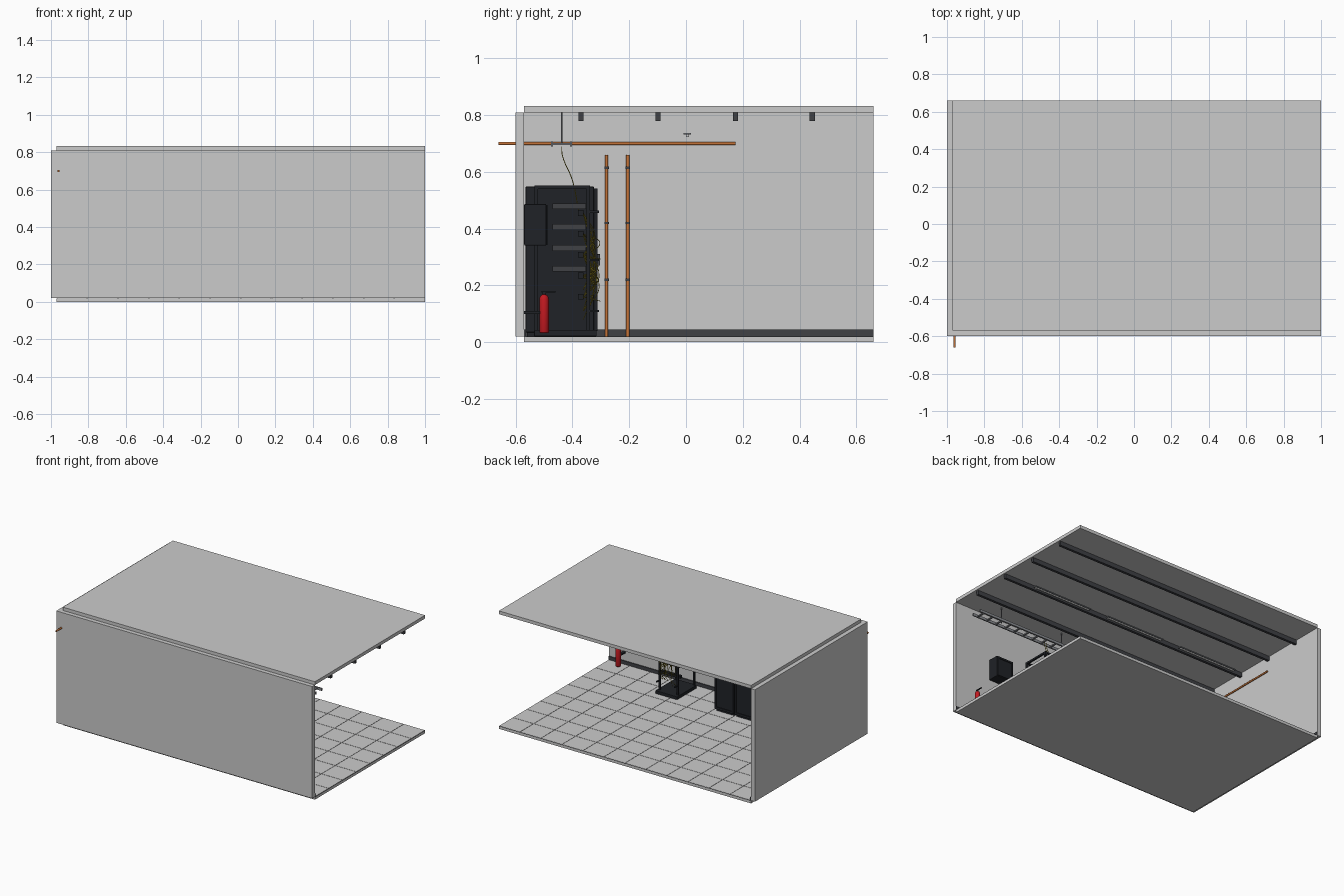
import bpy, bmesh, math, random
from mathutils import Vector, Matrix

if "Cube" in bpy.data.objects:
    bpy.data.objects.remove(bpy.data.objects["Cube"])

random.seed(4)

def material(name, rgb):
    m = bpy.data.materials.new(name)
    m.diffuse_color = (*rgb, 1)
    m.use_nodes = True
    m.node_tree.nodes["Principled BSDF"].inputs["Base Color"].default_value = m.diffuse_color
    return m

BLACK = material("black_metal", (0.014, 0.016, 0.02))
DARK = material("dark_steel", (0.05, 0.053, 0.06))
COPPER = material("copper", (0.55, 0.17, 0.04))
YELLOW = material("yellow_cable", (0.3, 0.24, 0.02))
RED = material("red_paint", (0.55, 0.01, 0.015))
STEEL = material("steel", (0.25, 0.26, 0.28))
WHITE = material("lamp_white", (0.8, 0.8, 0.78))

def boxes(name, spans, mat=None, bevel=0):
    """One object from spans (x0, x1, y0, y1, z0, z1)."""
    bm = bmesh.new()
    for x0, x1, y0, y1, z0, z1 in spans:
        mx = Matrix.LocRotScale(((x0 + x1) / 2, (y0 + y1) / 2, (z0 + z1) / 2), None,
                                (x1 - x0, y1 - y0, z1 - z0))
        bmesh.ops.create_cube(bm, size=1, matrix=mx)
    me = bpy.data.meshes.new(name)
    bm.to_mesh(me)
    bm.free()
    ob = bpy.data.objects.new(name, me)
    bpy.context.collection.objects.link(ob)
    if mat:
        me.materials.append(mat)
    if bevel:
        b = ob.modifiers.new("bevel", 'BEVEL')
        b.width, b.segments = bevel, 2
    return ob

def rods(name, segs, r, mat, sides=16):
    """Round bars between pairs of points, joined into one object."""
    bm = bmesh.new()
    for a, b in segs:
        a, b = Vector(a), Vector(b)
        d = b - a
        mx = Matrix.Translation((a + b) / 2) @ d.to_track_quat('Z', 'Y').to_matrix().to_4x4()
        bmesh.ops.create_cone(bm, cap_ends=True, segments=sides, radius1=r, radius2=r,
                              depth=d.length, matrix=mx)
    for f in bm.faces:
        f.smooth = len(f.verts) == 4
    for e in bm.edges:
        e.smooth = e.calc_face_angle(0) < 0.7
    me = bpy.data.meshes.new(name)
    bm.to_mesh(me)
    bm.free()
    ob = bpy.data.objects.new(name, me)
    bpy.context.collection.objects.link(ob)
    me.materials.append(mat)
    return ob

def cables(name, paths, r, mat):
    cu = bpy.data.curves.new(name, 'CURVE')
    cu.dimensions = '3D'
    cu.bevel_depth, cu.bevel_resolution, cu.resolution_u = r, 1, 6
    cu.use_fill_caps = True
    for pts in paths:
        s = cu.splines.new('BEZIER')
        s.bezier_points.add(len(pts) - 1)
        for p, co in zip(s.bezier_points, pts):
            p.co = co
            p.handle_left_type = p.handle_right_type = 'AUTO'
    cu.materials.append(mat)
    ob = bpy.data.objects.new(name, cu)
    bpy.context.collection.objects.link(ob)
    return ob

# Room shell
boxes("floor_slab", [(-0.97, 1, -0.57, 0.66, 0, 0.018)])
boxes("ceiling_slab", [(-0.97, 1, -0.57, 0.66, 0.81, 0.833)])
boxes("front_wall", [(-1, 1, -0.60, -0.57, 0.02, 0.81)])
boxes("left_wall", [(-1, -0.97, -0.57, 0.66, 0.02, 0.81)])
boxes("skirting", [(-0.97, 1, -0.57, -0.564, 0.02, 0.045),
                   (-0.97, -0.964, -0.564, 0.66, 0.02, 0.045)], DARK)

# Raised floor tiles over a dark seam layer
boxes("floor_seams", [(-0.97, 1, -0.57, 0.66, 0.018, 0.0195)], DARK)
NX, NY = 12, 8
tx, ty, gap = 1.97 / NX, 1.23 / NY, 0.0015
boxes("floor_tiles", [(-0.97 + i * tx + gap, -0.97 + (i + 1) * tx - gap,
                       -0.57 + j * ty + gap, -0.57 + (j + 1) * ty - gap, 0.0195, 0.021)
                      for i in range(NX) for j in range(NY)])

# Ceiling beams
boxes("ceiling_beams", [(-0.97, 0.99, y - 0.009, y + 0.009, 0.78, 0.81)
                        for y in (-0.37, -0.098, 0.174, 0.445)], DARK)

# Strip lamps
for n, x in enumerate((-0.6, 0, 0.6)):
    boxes(f"lamp_housing_{n}", [(x - 0.23, x + 0.23, -0.008, 0.018, 0.731, 0.738)], STEEL)
    boxes(f"lamp_tube_{n}", [(x - 0.22, x + 0.22, 0, 0.01, 0.723, 0.731)], WHITE)

# Cable ladder with hangers
boxes("ladder_rails", [(-0.94, 0.94, y - 0.004, y + 0.004, 0.69, 0.708) for y in (-0.472, -0.405)], STEEL)
boxes("ladder_rungs", [(x - 0.006, x + 0.006, -0.47, -0.405, 0.694, 0.702)
                       for x in [-0.9 + 0.075 * i for i in range(25)]], STEEL)
HANG = (-0.76, -0.262, 0.235, 0.733)
rods("ladder_hangers", [((x, -0.438, 0.694), (x, -0.438, 0.81)) for x in HANG], 0.0025, STEEL, 8)

# Copper pipes on the left wall
rods("horizontal_pipe", [((-0.96, -0.66, 0.7), (-0.96, 0.175, 0.7))], 0.006, COPPER)
rods("vertical_pipes", [((-0.96, y, 0.021), (-0.96, y, 0.66)) for y in (-0.28, -0.205)], 0.006, COPPER)
boxes("pipe_clamps", [(-0.97, -0.952, y - 0.008, y + 0.008, z - 0.004, z + 0.004)
                      for y in (-0.28, -0.205) for z in (0.22, 0.42, 0.615)], DARK)

# Closed server cabinets
W = 0.156
for n in range(4):
    x1 = -n * W
    x0 = x1 - W + 0.003
    boxes(f"cabinet_body_{n}", [(x0, x1, -0.565, -0.325, 0.035, 0.548)], BLACK, 0.002)
    boxes(f"cabinet_plinth_{n}", [(x0 + 0.006, x1 - 0.006, -0.56, -0.33, 0.02, 0.035)], BLACK)
    boxes(f"cabinet_side_panel_{n}", [(x1 - 0.001, x1 + 0.0015, -0.53, -0.35, 0.06, 0.53)], BLACK)
    # door frame, vent slats and handle
    a, b, f = x0 + 0.003, x1 - 0.003, 0.012
    boxes(f"cabinet_door_{n}", [(a, a + f, -0.325, -0.312, 0.04, 0.542),
                                (b - f, b, -0.325, -0.312, 0.04, 0.542),
                                (a + f, b - f, -0.325, -0.312, 0.04, 0.055),
                                (a + f, b - f, -0.325, -0.312, 0.527, 0.542),
                                (a + f, b - f, -0.325, -0.317, 0.055, 0.527)], BLACK)
    boxes(f"cabinet_handle_{n}", [(a + 0.003, a + 0.009, -0.312, -0.303, 0.27, 0.31)], DARK, 0.001)

# Open equipment rack
X0, X1, Y0, Y1 = 0.29, 0.46, -0.535, -0.315
boxes("rack_base", [(X0, X1, Y0, Y1, 0.021, 0.043)], BLACK, 0.002)
p = 0.012
xs, ys = (X0 + 0.008, X1 - 0.008 - p), (Y0 + 0.002, Y1 - 0.035)
boxes("rack_posts", [(x, x + p, y, y + p, 0.043, 0.552) for x in xs for y in ys], BLACK)
boxes("rack_top_frame", [(x, x + p, ys[0], ys[1] + p, 0.54, 0.553) for x in xs] +
      [(xs[0], xs[1] + p, y, y + p, 0.54, 0.553) for y in ys], BLACK)
LEVELS = (0.16, 0.235, 0.308, 0.382, 0.455)
boxes("rack_patch_panels", [(xs[0], xs[1] + p, -0.38, -0.362, z - 0.01, z + 0.01) for z in LEVELS], BLACK)
boxes("rack_switches", [(xs[0] + p, xs[1], -0.47, -0.352, z + 0.014, z + 0.034) for z in LEVELS[1:]], DARK)
boxes("rack_cable_guides", [(x + 0.002, x + p - 0.002, -0.338, -0.306, z - 0.004, z + 0.004)
                            for x in xs for z in (0.11, 0.29, 0.46)], BLACK)

# Patch cables
paths = []
for n in range(30):
    z0, z1 = random.choice(LEVELS), random.choice(LEVELS) - random.choice((0, 0.05, 0.08))
    xa, xb = random.uniform(0.315, 0.435), random.uniform(0.315, 0.435)
    out = random.uniform(-0.335, -0.302)
    paths.append([(xa, -0.362, z0), ((xa + xb) / 2 + random.uniform(-0.03, 0.03), out, (z0 + z1) / 2 - 0.015),
                  (xb, -0.362, z1)])
cables("patch_cables", paths, 0.0014, YELLOW)
cables("drop_cables", [[(x, -0.438, 0.69), (x, -0.436, 0.66), (x, -0.40, 0.57), (x, -0.378, 0.46)]
                       for x in (0.36, 0.375)], 0.0018, YELLOW)

# Wall cabinet with recessed door
bx = (0.59, 0.725, -0.57, -0.492, 0.34, 0.487)
boxes("wall_cabinet", [bx], BLACK, 0.004)
boxes("wall_cabinet_door_frame", [(0.594, 0.606, -0.492, -0.487, 0.345, 0.482),
                                  (0.709, 0.721, -0.492, -0.487, 0.345, 0.482),
                                  (0.606, 0.709, -0.492, -0.487, 0.345, 0.357),
                                  (0.606, 0.709, -0.492, -0.487, 0.470, 0.482)], BLACK)

# Fire extinguisher, lathed
prof = [(0, 0.033), (0.015, 0.033), (0.017, 0.037), (0.017, 0.15), (0.014, 0.162), (0.006, 0.168), (0, 0.168)]
bm = bmesh.new()
vs = [bm.verts.new((r, 0, z)) for r, z in prof]
es = [bm.edges.new(e) for e in zip(vs, vs[1:])]
bmesh.ops.spin(bm, geom=vs + es, axis=(0, 0, 1), cent=(0, 0, 0), angle=math.tau, steps=20)
bmesh.ops.remove_doubles(bm, verts=bm.verts, dist=1e-5)
bmesh.ops.recalc_face_normals(bm, faces=bm.faces)
for f in bm.faces:
    f.smooth = True
me = bpy.data.meshes.new("extinguisher_body")
bm.to_mesh(me)
bm.free()
me.materials.append(RED)
ex = bpy.data.objects.new("extinguisher_body", me)
ex.location = (0.88, -0.5, 0)
bpy.context.collection.objects.link(ex)
boxes("extinguisher_handle", [(0.876, 0.884, -0.51, -0.46, 0.176, 0.181),
                              (0.875, 0.885, -0.506, -0.494, 0.167, 0.177)], BLACK)
boxes("extinguisher_bracket", [(0.87, 0.89, -0.57, -0.515, 0.10, 0.11)], BLACK)
